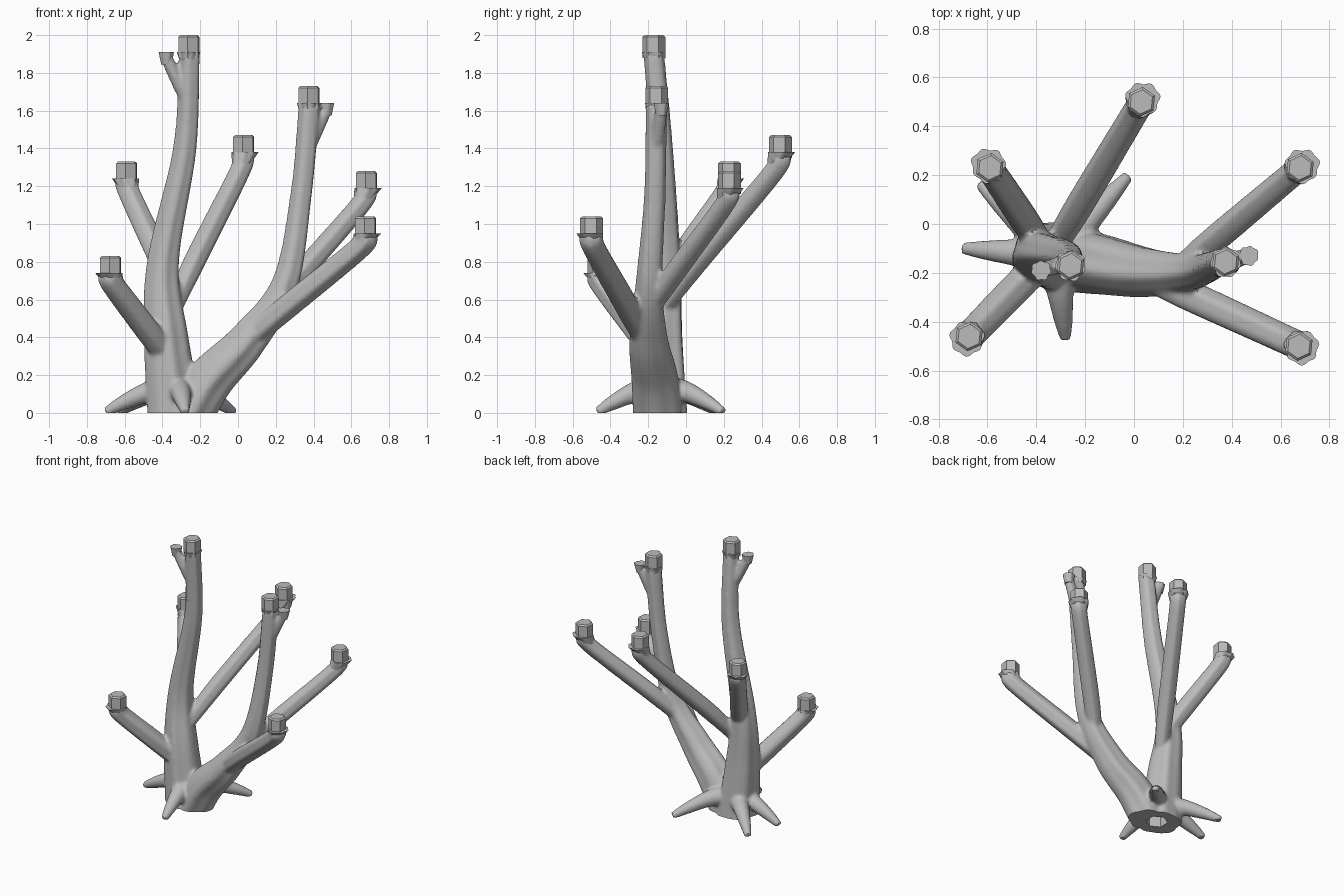
import bpy
import bmesh
import math
from mathutils import Vector

if "Cube" in bpy.data.objects:
    bpy.data.objects.remove(bpy.data.objects["Cube"])

bark = bpy.data.materials.new("plain grey")
bark.use_nodes = True
grey = (0.5, 0.5, 0.5, 1)
bark.diffuse_color = grey
bark.node_tree.nodes["Principled BSDF"].inputs["Base Color"].default_value = grey

UP = Vector((0, 0, 1))


def make_object(name, bm):
    bmesh.ops.recalc_face_normals(bm, faces=bm.faces)
    mesh = bpy.data.meshes.new(name)
    bm.to_mesh(mesh)
    bm.free()
    mesh.materials.append(bark)
    obj = bpy.data.objects.new(name, mesh)
    bpy.context.collection.objects.link(obj)
    return obj


def skin(bm, loops):
    """Closed solid through a series of equal point loops."""
    rings = [[bm.verts.new(point) for point in loop] for loop in loops]
    for low, high in zip(rings, rings[1:]):
        for k in range(len(low)):
            bm.faces.new((low[k - 1], low[k], high[k], high[k - 1]))
    bm.faces.new(rings[0])
    bm.faces.new(rings[-1])


def angles(count):
    return [math.tau * k / count for k in range(count)]


def spline(points, steps=8):
    """Smooth path through (x, y, z, radius) points."""
    p = [Vector(q) for q in points]
    p = [2 * p[0] - p[1]] + p + [2 * p[-1] - p[-2]]
    path = []
    for a, b, c, d in zip(p, p[1:], p[2:], p[3:]):
        for i in range(steps):
            t = i / steps
            path.append(b + ((c - a) * t + (2 * a - 5 * b + 4 * c - d) * t * t
                             + (3 * b - a - 3 * c + d) * t ** 3) / 2)
    return path + [p[-2]]


def tube(bm, points, ridge=0.05, level_end=True):
    """Closed, slightly ridged limb; a level end is cut horizontally."""
    path = spline(points)
    centres = [q.to_3d() for q in path]
    last = len(path) - 1
    side = None
    loops = []
    for i, centre in enumerate(centres):
        tangent = (centres[min(i + 1, last)] - centres[max(i - 1, 0)]).normalized()
        if level_end:
            tangent = tangent.lerp(UP, max(0, 1 - (last - i) / 4)).normalized()
        side = side or tangent.orthogonal()
        side = (side - tangent * side.dot(tangent)).normalized()
        other = tangent.cross(side)
        loops.append([centre + (side * math.cos(a) + other * math.sin(a)) * path[i].w
                      * (1 + ridge * (math.sin(5 * a + i / 16) + math.sin(8 * a) / 2))
                      for a in angles(32)])
    skin(bm, loops)


def branch(bm, start, end, radius):
    """Nearly straight limb that turns upward at its tip."""
    s, e = Vector(start), Vector(end)
    knee = s.lerp(e, .94)
    knee.z = s.lerp(e, .88).z
    tube(bm, [(*s, radius * .8), (*s.lerp(e, .3), radius), (*knee, radius * .95), (*e, radius)])


def root(bm, x, y):
    """Tapering root from the base down to a tip on the ground."""
    s, e = Vector((-.32, -.13, .13)), Vector((x, y, .005))
    upper, lower = s.lerp(e, .4), s.lerp(e, .75)
    upper.z, lower.z = .11, .055
    tube(bm, [(*s, .08), (*upper, .057), (*lower, .04), (*e, .024)], 0, False)


def rim(name, end, radius, lean):
    """Ragged level rim flaring out at a cut end."""
    bm = bmesh.new()
    loops = []
    for drop, scale, wave in ((.06, .72, 0), (.02, .92, .04), (0, 1, .07)):
        centre = Vector(end) - UP * drop - lean * drop
        loops.append([centre + Vector((math.cos(a), math.sin(a), 0)) * radius
                      * (scale + wave * (math.sin(7 * a + centre.x * 9) + math.sin(3 * a) / 2))
                      for a in angles(36)])
    skin(bm, loops)
    return make_object(name, bm)


def peg(name, end):
    """Hexagonal peg with a chamfered top."""
    bm = bmesh.new()
    skin(bm, [[Vector(end) + Vector((r * math.sin(a + .1), r * math.cos(a + .1), h))
               for a in angles(6)]
              for h, r in ((-.03, .061), (.08, .061), (.09, .05))])
    return make_object(name, bm)


# Two stems and the four roots
bm = bmesh.new()
tube(bm, [(-.33, -.13, -.06, .145), (-.38, -.13, .4, .115), (-.395, -.11, .8, .083),
          (-.28, -.13, 1.4, .061), (-.255, -.17, 1.9, .054)])
tube(bm, [(-.29, -.14, -.06, .13), (-.15, -.16, .17, .122), (.05, -.195, .38, .1),
          (.25, -.195, .68, .07), (.335, -.165, 1.15, .056), (.38, -.157, 1.63, .056)])
for tip in ((-.7, -.1), (-.63, .165), (-.025, .195), (-.28, -.47)):
    root(bm, *tip)

# Branches with rims and pegs: name, start, end, thickness
branches = [
    ("back_branch", (-.34, -.12, .56), (.03, .5, 1.38), .057),
    ("right_back_branch", (-.37, -.1, .7), (-.59, .23, 1.24), .06),
    ("left_back_branch", (.17, -.2, .53), (.68, .23, 1.19), .056),
    ("left_front_branch", (.02, -.2, .35), (.675, -.5, .95), .063),
    ("right_front_branch", (-.37, -.15, .28), (-.675, -.46, .74), .064),
]
solids = []
for name, start, end, radius in branches:
    branch(bm, start, Vector(end) - UP * .01, radius)
    outward = Vector(end) - Vector(start)
    outward.z = 0
    outward.normalize()
    solids.append(rim(name + "_rim", Vector(end) + outward * .012, .068, outward * .6))
    peg(name + "_peg", end)

# Stem tops with their pegs
for name, end in (("tall_stem", (-.26, -.17, 1.91)), ("leaning_stem", (.375, -.155, 1.64))):
    solids.append(rim(name + "_rim", end, .061, Vector()))
    peg(name + "_peg", end)

# Bare stubs forking off both stems
for name, start, end in (("tall_stem_stub", (-.28, -.16, 1.66), (-.38, -.19, 1.91)),
                         ("leaning_stem_stub", (.36, -.16, 1.36), (.47, -.13, 1.64))):
    branch(bm, start, Vector(end) - UP * .01, .034)
    solids.append(rim(name + "_rim", end, .039, (Vector(end) - Vector(start)) * Vector((3, 3, 0)).x
                      * .1))
trunk = make_object("branching_trunk", bm)

# Cutters: the ground and the hexagonal socket under the base
bm = bmesh.new()
bmesh.ops.create_cube(bm, size=3)
bmesh.ops.translate(bm, verts=bm.verts, vec=UP * -1.5)
ground_cutter = make_object("ground_cutter", bm)
bm = bmesh.new()
bmesh.ops.create_cone(bm, cap_ends=True, segments=6, radius1=.075, radius2=.075, depth=.18)
bmesh.ops.translate(bm, verts=bm.verts, vec=(-.31, -.13, 0))
socket_cutter = make_object("socket_cutter", bm)

# Fuse the limbs into one soft skin, then trim it
fuse = trunk.modifiers.new("fuse", 'REMESH')
fuse.mode = 'VOXEL'
fuse.voxel_size = .011
soften = trunk.modifiers.new("soften", 'SMOOTH')
soften.iterations = 5
for cutter in (ground_cutter, socket_cutter):
    trim = trunk.modifiers.new("trim", 'BOOLEAN')
    trim.operation = 'DIFFERENCE'
    trim.solver = 'EXACT'
    trim.object = cutter
    cutter.hide_render = True
graph = bpy.context.evaluated_depsgraph_get()
trimmed = bpy.data.meshes.new_from_object(trunk.evaluated_get(graph))
trunk.modifiers.clear()
trunk.data = trimmed
trunk.data.materials.clear()
trunk.data.materials.append(bark)
for cutter in (ground_cutter, socket_cutter):
    bpy.data.objects.remove(cutter)

# Smooth bark with crisp cut edges
bpy.ops.object.select_all(action='DESELECT')
for obj in solids + [trunk]:
    obj.select_set(True)
bpy.context.view_layer.objects.active = trunk
bpy.ops.object.shade_smooth_by_angle(angle=math.radians(40))
